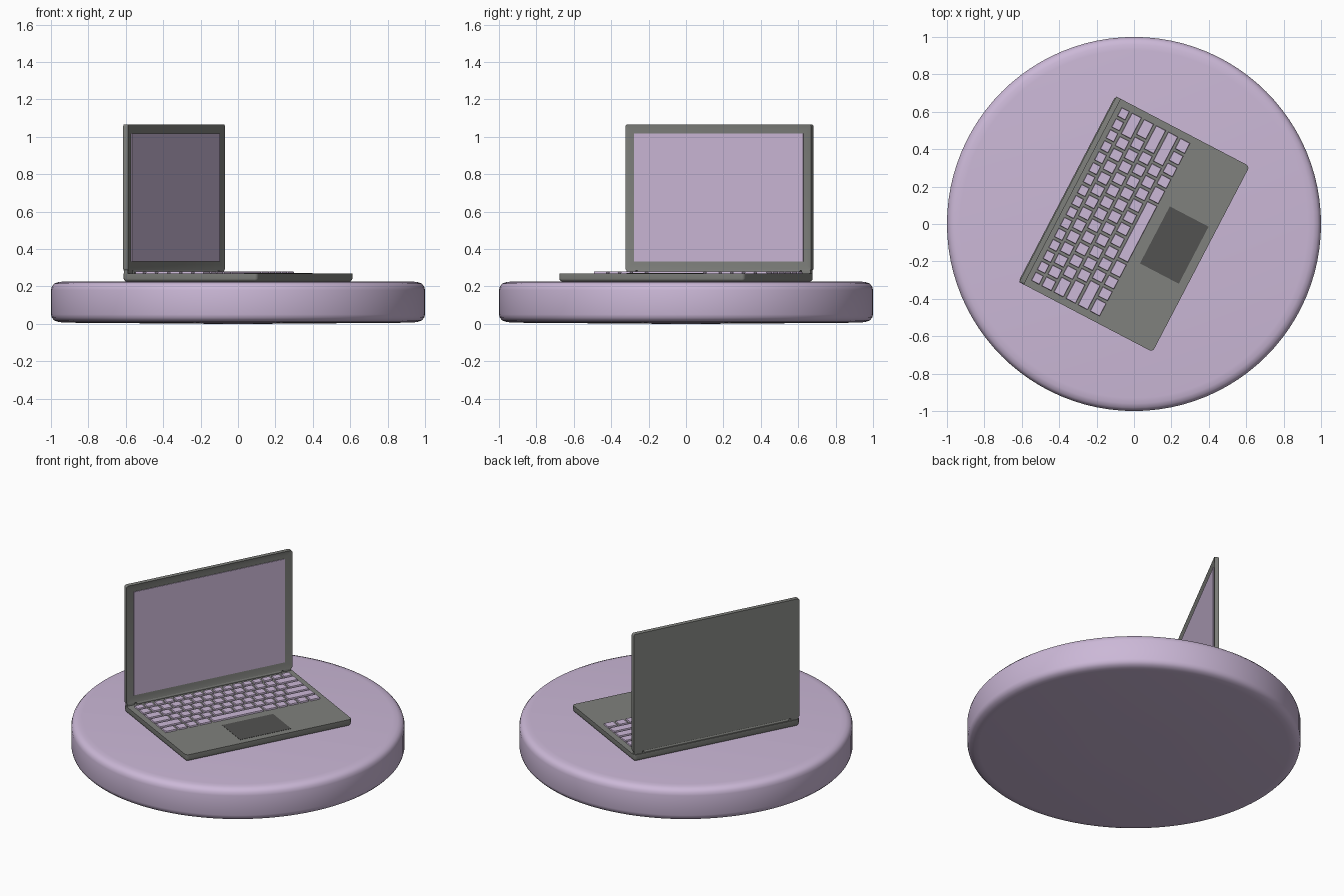
import bpy, bmesh, math
from mathutils import Matrix

if "Cube" in bpy.data.objects:
    bpy.data.objects.remove(bpy.data.objects["Cube"])

def material(name, rgb):
    m = bpy.data.materials.new(name)
    m.diffuse_color = (*rgb, 1)
    m.use_nodes = True
    m.node_tree.nodes["Principled BSDF"].inputs["Base Color"].default_value = m.diffuse_color
    return m

LILAC = material("lilac", (0.60, 0.48, 0.68))
GREY = material("warm grey", (0.215, 0.22, 0.205))
DARK = material("dark grey", (0.085, 0.085, 0.082))

# laptop frame: local x along the hinge, local -y towards the user
TURN = Matrix.Rotation(math.radians(62.4), 4, 'Z')

def finish(name, bm, mat, matrix=None):
    bmesh.ops.recalc_face_normals(bm, faces=bm.faces)
    me = bpy.data.meshes.new(name)
    bm.to_mesh(me)
    bm.free()
    me.materials.append(mat)
    ob = bpy.data.objects.new(name, me)
    bpy.context.collection.objects.link(ob)
    if matrix:
        ob.matrix_world = matrix
    return ob

def smooth(ob, angle=35):
    bpy.ops.object.select_all(action='DESELECT')
    ob.select_set(True)
    bpy.context.view_layer.objects.active = ob
    bpy.ops.object.shade_smooth_by_angle(angle=math.radians(angle))

def add_box(bm, x0, x1, y0, y1, z0, z1):
    m = Matrix.Translation(((x0 + x1) / 2, (y0 + y1) / 2, (z0 + z1) / 2))
    m = m @ Matrix.Diagonal((x1 - x0, y1 - y0, z1 - z0, 1))
    return bmesh.ops.create_cube(bm, size=1, matrix=m)['verts']

def box(name, dims, mat, bevel=0.0):
    bm = bmesh.new()
    add_box(bm, *dims)
    ob = finish(name, bm, mat, TURN)
    if bevel:
        b = ob.modifiers.new("round", 'BEVEL')
        b.width, b.segments = bevel, 3
        smooth(ob)
    return ob

# round base: lathed profile with soft rims
profile = [(0, 0), (0.16, 0.0), (0.93, 0.006), (0.96, 0.01), (0.982, 0.018), (0.995, 0.032),
           (1, 0.05), (1, 0.18), (0.995, 0.2), (0.982, 0.215), (0.96, 0.223), (0.93, 0.226), (0, 0.226)]
bm = bmesh.new()
vs = [bm.verts.new((r, 0, z)) for r, z in profile]
es = [bm.edges.new(p) for p in zip(vs, vs[1:])]
bmesh.ops.spin(bm, geom=vs + es, cent=(0, 0, 0), axis=(0, 0, 1), angle=math.tau, steps=96)
bmesh.ops.remove_doubles(bm, verts=bm.verts, dist=1e-4)
smooth(finish("round_base", bm, LILAC))

# lower body: rounded corners, underside tapered inwards
bm = bmesh.new()
add_box(bm, -0.56, 0.56, -0.405, 0.405, 0.226, 0.27)
upright = [e for e in bm.edges if abs(e.verts[0].co.z - e.verts[1].co.z) > 0.01]
bmesh.ops.bevel(bm, geom=upright, offset=0.02, segments=4, affect='EDGES', profile=0.5)
under = [e for e in bm.edges if all(v.co.z < 0.23 for v in e.verts)]
bmesh.ops.bevel(bm, geom=under, offset=0.016, segments=3, affect='EDGES', profile=0.5)
smooth(finish("laptop_body", bm, GREY, TURN))

# lid: thin slab with an inset recess for the screen
bm = bmesh.new()
add_box(bm, -0.56, 0.56, 0.372, 0.4, 0.284, 1.066)
front = [f for f in bm.faces if f.normal.y < -0.9]
bmesh.ops.inset_region(bm, faces=front, thickness=0.046)
for v in front[0].verts:
    v.co.y += 0.006
corners = [e for e in bm.edges if abs(e.verts[0].co.y - e.verts[1].co.y) > 0.02]
bmesh.ops.bevel(bm, geom=corners, offset=0.012, segments=3, affect='EDGES', profile=0.5)
smooth(finish("laptop_lid", bm, GREY, TURN))
box("screen", (-0.51, 0.51, 0.374, 0.379, 0.333, 1.017), LILAC)

# hinge: long barrel with two end mounts
bm = bmesh.new()
m = Matrix.Translation((0, 0.386, 0.274)) @ Matrix.Rotation(math.pi / 2, 4, 'Y')
bmesh.ops.create_cone(bm, cap_ends=True, segments=20, radius1=0.014, radius2=0.014, depth=0.98, matrix=m)
smooth(finish("hinge_barrel", bm, GREY, TURN))
for side in (-1, 1):
    a, b = sorted((side * 0.5, side * 0.555))
    box("hinge_mount", (a, b, 0.374, 0.4, 0.262, 0.29), GREY, 0.004)

# keyboard: rows of relative key widths, stretched to a common length
rows = [
    [1] * 16,
    [1] * 13 + [2],
    [1.5] + [1] * 12 + [1.5],
    [1.8] + [1] * 11 + [2.2],
    [2.3] + [1] * 10 + [2.7],
    [1.3, 1, 1, 1.3, 5, 1.3, 1, 1, 1, 1.1],
]
GAP, HALF = 0.014, 0.522
bm = bmesh.new()
top = 0.347
for i, widths in enumerate(rows):
    height = 0.048 if i == 0 else 0.059
    unit = (2 * HALF + GAP) / sum(widths)
    x = -HALF
    for w in widths:
        verts = add_box(bm, x, x + w * unit - GAP, top - height, top, 0.268, 0.279)
        for v in verts:  # taper the caps slightly
            if v.co.z > 0.275:
                cx, cy = x + (w * unit - GAP) / 2, top - height / 2
                v.co.x += 0.002 if v.co.x < cx else -0.002
                v.co.y += 0.002 if v.co.y < cy else -0.002
        x += w * unit
    top -= height + GAP
finish("keyboard_keys", bm, LILAC, TURN)

# touchpad plate
box("touchpad", (-0.172, 0.172, -0.36, -0.126, 0.266, 0.2715), DARK)
